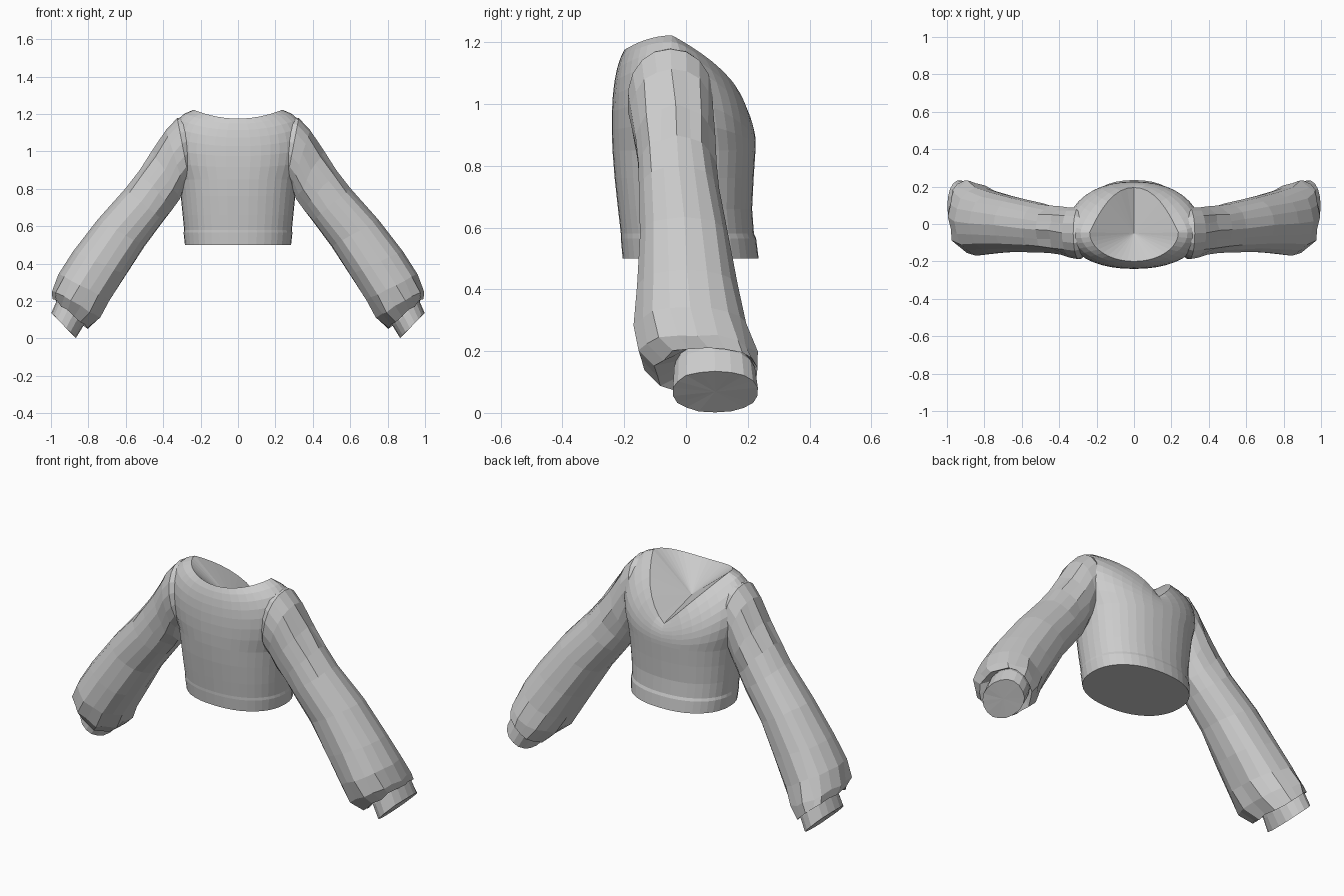
import bpy, bmesh, math, random
from mathutils import Vector

if "Cube" in bpy.data.objects:
    bpy.data.objects.remove(bpy.data.objects["Cube"])

random.seed(4)
fabric = bpy.data.materials.new("grey fabric")
fabric.diffuse_color = (0.6, 0.6, 0.6, 1)
fabric.use_nodes = True
fabric.node_tree.nodes["Principled BSDF"].inputs["Base Color"].default_value = fabric.diffuse_color


def loft(name, rings, cap_start, cap_end, end_centre=None):
    """Skin a list of closed rings; optional fan caps at either end."""
    bm = bmesh.new()
    vs = [[bm.verts.new(p) for p in r] for r in rings]
    n = len(vs[0])
    for a, b in zip(vs, vs[1:]):
        for i in range(n):
            j = (i + 1) % n
            bm.faces.new((a[i], a[j], b[j], b[i]))
    for ring, on, centre in ((vs[0], cap_start, None), (vs[-1], cap_end, end_centre)):
        if on:
            c = bm.verts.new(centre or sum((v.co for v in ring), Vector()) / n)
            for i in range(n):
                bm.faces.new((ring[i], ring[(i + 1) % n], c))
    bmesh.ops.recalc_face_normals(bm, faces=bm.faces)
    me = bpy.data.meshes.new(name)
    bm.to_mesh(me)
    bm.free()
    me.materials.append(fabric)
    ob = bpy.data.objects.new(name, me)
    bpy.context.collection.objects.link(ob)
    return ob


def spow(v, p):
    return math.copysign(abs(v) ** p, v)


# --- Torso: angle 0 faces front (-y), pi faces back ---
N = 40
ANG = [2 * math.pi * i / N for i in range(N)]


def body_ring(z, half_x, front, back):
    mid, b = (front + back) / 2, (back - front) / 2
    return [Vector((half_x * spow(math.sin(t), 0.9),
                    mid - b * spow(math.cos(t), 0.9), z)) for t in ANG]


def neck_point(t):
    s, c = abs(math.sin(t)), math.cos(t)
    x = 0.237 * math.sin(t)
    if c >= -1e-6:                               # round front scoop
        return Vector((x, -0.045 - 0.155 * c, 1.175 + 0.047 * s ** 2))
    return Vector((x, -0.045 + 0.24 * (1 - s ** 2.2), 0.96 + 0.262 * s ** 1.1))  # back V


def bulge_point(t):
    s, c = math.sin(t), math.cos(t)
    y = -0.055 - (0.195 if c > 0 else 0.285) * spow(c, 0.9)
    low = 1.09 if c > 0 else 0.93
    return Vector((0.43 * spow(s, 0.9), y, low + (1.17 - low) * s * s))


rings = [body_ring(*r) for r in (
    (0.500, 0.284, -0.205, 0.235),
    (0.565, 0.291, -0.211, 0.227),
    (0.580, 0.288, -0.211, 0.220),
    (0.66, 0.296, -0.220, 0.214),
    (0.76, 0.306, -0.231, 0.219),
    (0.85, 0.318, -0.238, 0.225))]
base = rings[-1]
for k in range(1, 8):                            # chest and shoulders up to the neckline
    u = k / 7
    rings.append([base[i] * (1 - u) ** 2 + bulge_point(t) * (2 * u * (1 - u))
                  + neck_point(t) * u * u for i, t in enumerate(ANG)])
loft("torso", rings, True, True, Vector((0, -0.05, 1.03)))

# --- Sleeve: top edge x,z / bottom edge x,z / y min, y max / crumple ---
SECTIONS = [
    (.255, 1.185, .24, .88, -.16, .06, 0),
    (.325, 1.178, .26, .84, -.19, .09, 0),
    (.385, 1.115, .285, .80, -.182, .09, .003),
    (.455, 1.00, .31, .74, -.170, .092, .010),
    (.53, .895, .345, .69, -.160, .098, .008),
    (.60, .80, .395, .625, -.155, .11, .004),
    (.75, .635, .50, .49, -.152, .14, .004),
    (.88, .465, .595, .335, -.163, .172, .005),
    (.957, .345, .68, .20, -.17, .20, .006),
    (.998, .255, .735, .11, -.155, .23, .010),
    (.99, .215, .80, .050, -.10, .238, .010),
    (.955, .225, .815, .085, -.035, .215, .006),   # gathered wrist
    (.968, .205, .83, .062, -.04, .225, 0),        # cuff
    (.998, .135, .865, .002, -.045, .235, .002)]
M = 18
rings = []
for tx, tz, bx, bz, y0, y1, crumple in SECTIONS:
    top, bot = Vector((tx, 0, tz)), Vector((bx, 0, bz))
    mid, half = (top + bot) / 2, (top - bot) / 2
    ring = []
    for i in range(M):
        a = 2 * math.pi * i / M
        k = 1 - (crumple * 5 if i % 2 else 0)      # soft pleats
        p = mid + half * (k * spow(math.cos(a), 0.92))
        p.y = (y0 + y1) / 2 + k * (y1 - y0) / 2 * spow(math.sin(a), 0.92)
        ring.append(p + Vector([random.uniform(-1, 1) * crumple * 0.6 for _ in range(3)]))
    rings.append(ring)
sleeves = loft("sleeves", rings, False, True)
mirror = sleeves.modifiers.new("other side", 'MIRROR')
mirror.use_axis = (True, False, False)
mirror.use_mirror_merge = False
